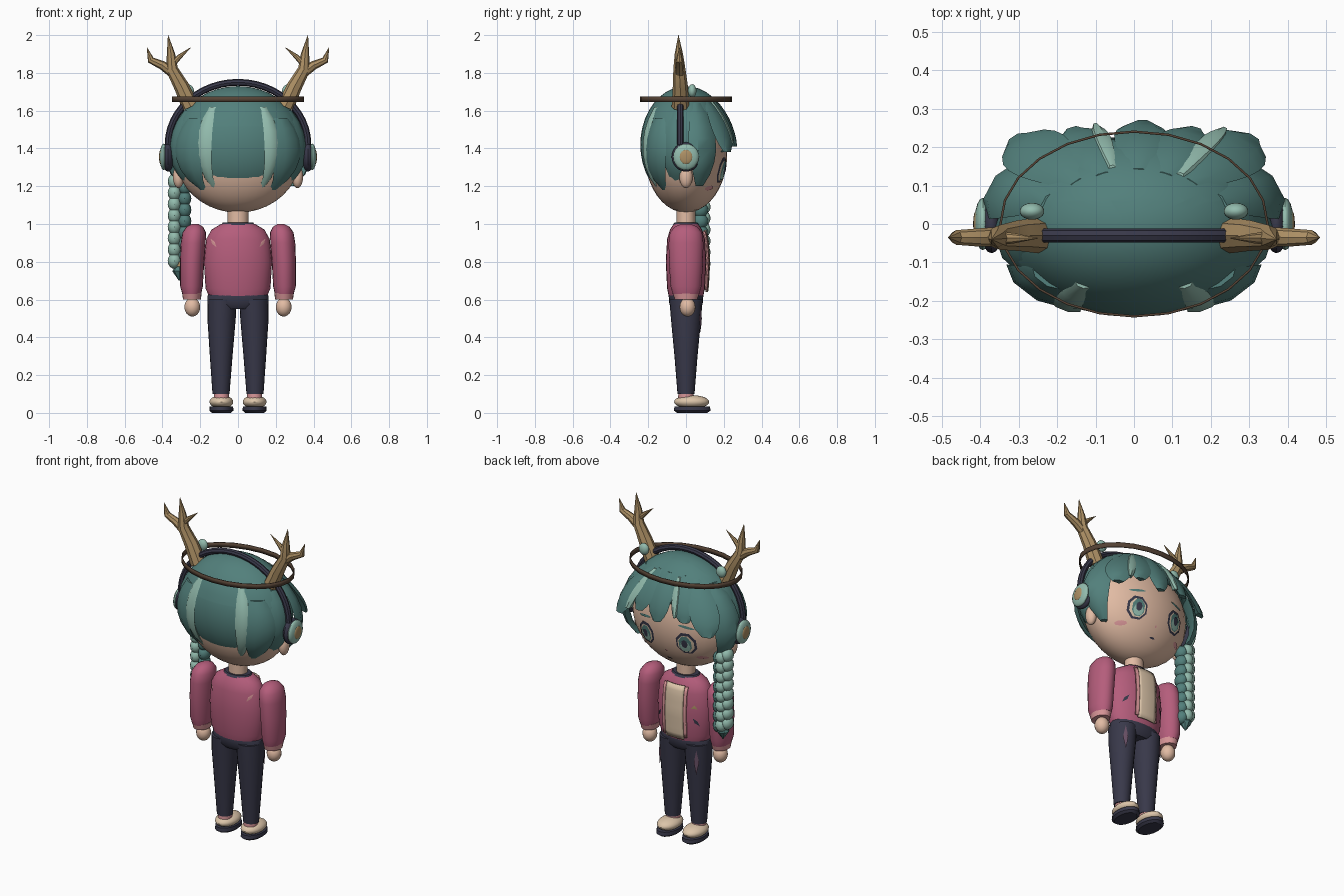
import bpy, bmesh
from math import sin, cos, pi, sqrt
from mathutils import Matrix

cube = bpy.data.objects.get("Cube")
if cube:
    bpy.data.objects.remove(cube, do_unlink=True)
parts = []


def material(name, r, g, b):
    m = bpy.data.materials.new(name)
    m.use_nodes = True
    m.diffuse_color = (r, g, b, 1)
    m.node_tree.nodes["Principled BSDF"].inputs["Base Color"].default_value = (r, g, b, 1)
    return m


TEAL = material("hair teal", .085, .215, .2)
LIGHT = material("light teal", .29, .5, .42)
SKIN = material("skin", .76, .5, .37)
NAVY = material("dark navy", .04, .04, .068)
PINK = material("jacket pink", .46, .11, .2)
ROSE = material("light rose", .68, .3, .31)
CREAM = material("cream", .72, .56, .4)
TAN = material("antler tan", .42, .28, .13)
BROWN = material("ring brown", .09, .055, .035)
MAUVE = material("mauve", .14, .08, .13)


def finish(name, bm, mat, thick=0):
    bmesh.ops.recalc_face_normals(bm, faces=bm.faces)
    me = bpy.data.meshes.new(name)
    bm.to_mesh(me)
    bm.free()
    ob = bpy.data.objects.new(name, me)
    bpy.context.collection.objects.link(ob)
    me.materials.append(mat)
    if thick:
        mod = ob.modifiers.new("thickness", 'SOLIDIFY')
        mod.thickness = thick
    parts.append(ob)
    return ob


def skin_rings(bm, rings, caps=True):
    loops = [[bm.verts.new(p) for p in ring] for ring in rings]
    n = len(loops[0])
    for a, b in zip(loops, loops[1:]):
        for i in range(n):
            bm.faces.new((a[i], a[(i + 1) % n], b[(i + 1) % n], b[i]))
    if caps:
        bm.faces.new(loops[0])
        bm.faces.new(loops[-1])


def loft(name, rings, mat, n=20, caps=True, thick=0):
    """Stack of horizontal ellipses given as x, y, z, rx, ry."""
    bm = bmesh.new()
    skin_rings(bm, [[(x + rx * cos(2 * pi * i / n), y + ry * sin(2 * pi * i / n), z)
                     for i in range(n)] for x, y, z, rx, ry in rings], caps)
    return finish(name, bm, mat, thick)


def ball(name, loc, size, mat, u=18, v=12):
    bm = bmesh.new()
    bmesh.ops.create_uvsphere(bm, u_segments=u, v_segments=v, radius=1,
                              matrix=Matrix.Translation(loc) @ Matrix.Diagonal((*size, 1)))
    return finish(name, bm, mat)


def tube(name, pts, radii, mat):
    cu = bpy.data.curves.new(name, 'CURVE')
    cu.dimensions, cu.bevel_depth, cu.bevel_resolution = '3D', 1, 2
    cu.use_fill_caps = True
    sp = cu.splines.new('POLY')
    sp.points.add(len(pts) - 1)
    for p, co, r in zip(sp.points, pts, radii):
        p.co, p.radius = (*co, 1), r
    temp = bpy.data.objects.new(name, cu)
    bpy.context.collection.objects.link(temp)
    bpy.context.view_layer.update()
    bm = bmesh.new()
    bm.from_mesh(temp.to_mesh())
    bpy.data.objects.remove(temp, do_unlink=True)
    finish(name, bm, mat)


def patch(name, x, z, w, h, surface, mat, lift=.004, n=8, tilt=0, side=1, turn=0):
    """Thin polygon plate laid on a surface y = surface(x, z)."""
    bm = bmesh.new()
    rings = []
    for k in (1, .55, .1):
        ring = []
        for i in range(n):
            a = 2 * pi * i / n + turn
            u, v = k * w * cos(a), k * h * sin(a)
            px, pz = x + u * cos(tilt) - v * sin(tilt), z + u * sin(tilt) + v * cos(tilt)
            ring.append((px, side * (surface(px, pz) + lift), pz))
        rings.append(ring)
    skin_rings(bm, rings, False)
    bm.faces.new(bm.verts[-n:] if hasattr(bm.verts, "ensure_lookup_table") and not bm.verts.ensure_lookup_table() else [])
    return finish(name, bm, mat)


# Head, ears and neck
HZ, HX, HY, HR = 1.37, .335, .218, .31
ball("head", (0, 0, HZ), (HX, HY, HR), SKIN, 32, 20)
loft("neck", [(0, 0, .98, .055, .05), (0, 0, 1.1, .055, .05)], SKIN)
loft("neck_band", [(0, 0, .995, .09, .07), (0, 0, 1.008, .08, .06)], NAVY)


def face(x, z):
    return HY * sqrt(max(0, 1 - (x / HX) ** 2 - ((z - HZ) / HR) ** 2))


for s, tag in ((1, "left"), (-1, "right")):
    ball(tag + "_ear", (s * .315, 0, 1.25), (.03, .035, .06), SKIN)
    patch(tag + "_eye_frame", s * .135, 1.285, .062, .072, face, NAVY, .004, turn=pi / 8)
    patch(tag + "_eye_white", s * .135, 1.282, .05, .058, face, CREAM, .007, turn=pi / 8)
    patch(tag + "_iris", s * .133, 1.283, .038, .054, face, TEAL, .010, turn=pi / 8)
    patch(tag + "_iris_glow", s * .133, 1.268, .03, .034, face, LIGHT, .012)
    patch(tag + "_pupil", s * .133, 1.287, .018, .027, face, NAVY, .015)
    patch(tag + "_brow", s * .14, 1.39, .05, .008, face, TEAL, tilt=-s * .15)
    patch(tag + "_blush", s * .2, 1.19, .03, .013, face, ROSE)
patch("nose", 0, 1.21, .006, .008, face, ROSE)
patch("mouth", 0, 1.15, .018, .005, face, NAVY)

# Hair cap, cut open around the face
CZ, CX, CY, CR = 1.42, .35, .242, .31
bm = bmesh.new()
bmesh.ops.create_uvsphere(bm, u_segments=32, v_segments=20, radius=1,
                          matrix=Matrix.Translation((0, 0, CZ)) @ Matrix.Diagonal((CX, CY, CR, 1)))
for co, no, clear in (((0, 0, 1.17), (0, 0, 1), True), ((0, .06, 0), (0, 1, 0), False),
                      ((0, 0, 1.52), (0, 0, 1), False)):
    bmesh.ops.bisect_plane(bm, geom=bm.verts[:] + bm.edges[:] + bm.faces[:],
                           plane_co=co, plane_no=no, clear_inner=clear)
opening = [f for f in bm.faces if f.calc_center_median().y > .06 and f.calc_center_median().z < 1.52]
bmesh.ops.delete(bm, geom=opening, context='FACES')
finish("hair_cap", bm, TEAL, .025)


def lock(name, a, w, top, bottom, s0, s1, mat, ridge=.04):
    """Tapered strand following the hair cap; a is the angle from +y."""
    rings = []
    for i in range(8):
        t = i / 7
        z = top + (bottom - top) * t
        r = sqrt(1 - ((z - CZ) / CR) ** 2)
        s = s0 + (s1 - s0) * t
        d = w * sin(pi * (.15 + .8 * t)) ** .6
        section = ((a - d, s - .01), (a - d * .4, s + ridge), (a + d * .4, s + ridge),
                   (a + d, s - .01), (a, s - .1))
        rings.append([(CX * r * k * sin(b), CY * r * k * cos(b), z) for b, k in section])
    bm = bmesh.new()
    skin_rings(bm, rings)
    finish(name, bm, mat)


for s, tag in ((1, "left"), (-1, "right")):
    lock(tag + "_side_lock", s * 1.22, .3, 1.64, 1.2, .98, 1.22, TEAL)
    lock(tag + "_temple_lock", s * .76, .27, 1.66, 1.38, .96, 1.27, TEAL)
    lock(tag + "_fringe_lock", s * .42, .24, 1.67, 1.44, .97, 1.1, TEAL)
    lock(tag + "_back_side_lock", s * (pi - 1.35), .34, 1.6, 1.2, .98, 1.06, TEAL, .03)
    lock(tag + "_back_lock", s * (pi - .84), .3, 1.56, 1.18, 1, 1.13, TEAL)
    lock(tag + "_back_highlight", s * (pi - .53), .13, 1.62, 1.18, 1.0, 1.08, LIGHT, .03)
lock("middle_fringe_lock", .06, .22, 1.67, 1.41, .97, 1.08, TEAL)
lock("left_fringe_highlight", .58, .09, 1.66, 1.43, .99, 1.2, LIGHT)
lock("right_fringe_highlight", -.26, .08, 1.66, 1.46, .99, 1.09, LIGHT)

# Braid of two bead columns, with tie and tip
for i in range(8):
    z = 1.225 - i * .06
    ball("braid_bead_outer", (-.337, .075, z), (.035, .042, .042), LIGHT, 12, 8)
    ball("braid_bead_inner", (-.282, .075, z - .03), (.035, .042, .042), TEAL, 12, 8)
    ball("braid_bead_front", (-.31, .098, z - .015), (.034, .032, .038), LIGHT, 12, 8)
loft("braid_tie", [(-.31, .08, .775, .034, .034), (-.31, .08, .8, .034, .034)], TAN, 12)
loft("braid_tip", [(-.31, .08, .775, .025, .025), (-.31, .08, .75, .038, .035),
                   (-.31, .08, .7, .003, .003)], TEAL, 8)

# Ring around the head
loft("head_ring", [(0, 0, 1.645, .35, .243), (0, 0, 1.675, .35, .243)], BROWN, 24, False, .006)

# Headphones
arc = [(.37 * cos(pi * i / 24), -.03, 1.42 + .33 * sin(pi * i / 24)) for i in range(25)]
tube("headphone_band", arc, [.018] * len(arc), NAVY)
for s, tag in ((1, "left"), (-1, "right")):
    ball(tag + "_cup_pad", (s * .37, 0, 1.355), (.032, .076, .078), NAVY)
    ball(tag + "_cup_shell", (s * .393, 0, 1.355), (.022, .068, .07), LIGHT)
    ball(tag + "_cup_centre", (s * .41, 0, 1.355), (.008, .035, .038), TAN)
    # Antlers with a bead at the foot
    tube(tag + "_antler", [(s * x, y, z) for x, y, z in
         ((.25, -.03, 1.62), (.3, -.03, 1.73), (.35, -.035, 1.82), (.355, -.038, 1.9), (.37, -.04, 2))],
         [.046, .04, .032, .022, .001], TAN)
    tube(tag + "_antler_outer_tine", [(s * .335, -.033, 1.79), (s * .4, -.035, 1.84),
         (s * .462, -.035, 1.868), (s * .482, -.035, 1.935)], [.026, .024, .019, .001], TAN)
    tube(tag + "_antler_inner_tine", [(s * .35, -.037, 1.845), (s * .31, -.037, 1.885),
         (s * .25, -.037, 1.935)], [.018, .013, .001], TAN)
    ball(tag + "_antler_bead", (s * .265, .033, 1.705), (.032, .022, .035), LIGHT)

# Jacket body
TORSO = [(.62, .155, .092), (.66, .172, .1), (.8, .18, .107), (.92, .168, .1), (.97, .14, .085), (1, .09, .065)]
loft("jacket", [(0, 0, z, rx, ry) for z, rx, ry in TORSO], PINK, 28)


def chest(x, z):
    for (z0, a0, b0), (z1, a1, b1) in zip(TORSO, TORSO[1:]):
        if z <= z1:
            break
    t = min(1, max(0, (z - z0) / (z1 - z0)))
    rx, ry = a0 + (a1 - a0) * t, b0 + (b1 - b0) * t
    return ry * sqrt(max(0, 1 - (x / rx) ** 2))


def panel(name, x0, x1, z0, z1, mat, lift):
    bm = bmesh.new()
    bmesh.ops.create_grid(bm, x_segments=6, y_segments=10, size=.5)
    for v in bm.verts:
        x, z = x0 + (x1 - x0) * (v.co.x + .5), z0 + (z1 - z0) * (v.co.y + .5)
        v.co = (x, chest(x, z) + lift, z)
    finish(name, bm, mat, .008)


panel("shirt_front", -.06, .06, .64, .965, CREAM, .013)
for s, tag in ((1, "left"), (-1, "right")):
    panel(tag + "_jacket_edge", s * .058, s * .078, .65, .96, ROSE, .015)
    patch(tag + "_back_patch", s * .13, .9, .009, .028, chest, ROSE, .005, 4, -s * .6, -1)
    patch(tag + "_pocket_slit", s * .125, .75, .009, .03, chest, NAVY, .005, 4, s * .6)
patch("chest_badge", -.115, .84, .016, .02, chest, TAN, .005, 3, pi / 2)


# Arms, trousers and shoes
def thigh(x, z):
    return .08 * sqrt(max(0, 1 - ((abs(x) - .087) / .078) ** 2))


loft("hips", [(0, 0, .55, .12, .07), (0, 0, .575, .162, .088), (0, 0, .62, .162, .092),
              (0, 0, .635, .15, .088)], NAVY, 24)
for s, tag in ((1, "left"), (-1, "right")):
    loft(tag + "_sleeve", [(s * x, 0, z, rx, ry) for x, z, rx, ry in
         ((.245, .63, .05, .07), (.246, .67, .06, .082), (.243, .8, .064, .09), (.237, .9, .066, .092),
          (.232, .955, .062, .085), (.229, .985, .044, .06), (.227, 1, .018, .025))], PINK)
    loft(tag + "_cuff", [(s * .244, 0, .6, .047, .06), (s * .244, 0, .635, .052, .07)], ROSE)
    ball(tag + "_hand", (s * .242, .008, .56), (.042, .042, .05), SKIN)
    loft(tag + "_trouser_leg", [(s * x, 0, z, rx, ry) for x, z, rx, ry in
         ((.09, .1, .045, .045), (.089, .3, .06, .061), (.087, .5, .075, .08), (.084, .6, .077, .088))], NAVY)
    patch(tag + "_trouser_stripe", s * .125, .5, .013, .075, thigh, MAUVE, .008, 4, turn=0)
    loft(tag + "_sock", [(s * .088, .0, .075, .04, .042), (s * .088, 0, .112, .04, .04)], ROSE)
    ball(tag + "_shoe", (s * .088, .03, .058), (.064, .093, .036), CREAM)
    loft(tag + "_sole", [(s * .088, .033, 0, .05, .08), (s * .088, .033, .012, .064, .097),
                         (s * .088, .033, .034, .062, .094)], NAVY)

# Smooth shading with sharp edges kept
bpy.ops.object.select_all(action='DESELECT')
for ob in parts:
    ob.select_set(True)
bpy.context.view_layer.objects.active = parts[0]
bpy.ops.object.shade_smooth_by_angle(angle=.6)
